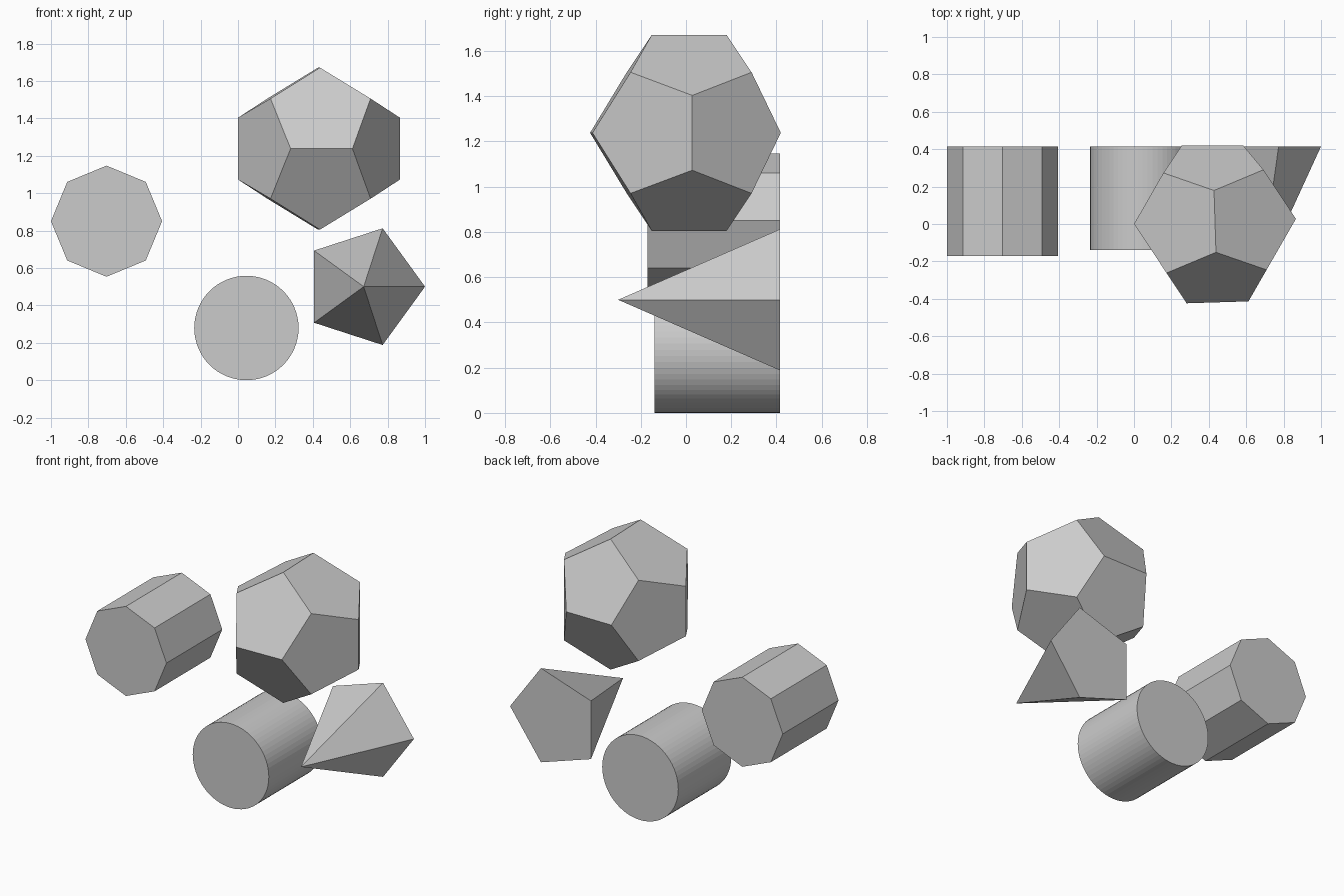
import bpy, bmesh
from math import sin, cos, tau, radians
from mathutils import Vector, Matrix

if "Cube" in bpy.data.objects:
    bpy.data.objects.remove(bpy.data.objects["Cube"])

BACK = 0.415  # shared back plane of the three flat-backed solids


def finish(name, bm):
    bmesh.ops.recalc_face_normals(bm, faces=bm.faces)
    mesh = bpy.data.meshes.new(name)
    bm.to_mesh(mesh)
    bm.free()
    obj = bpy.data.objects.new(name, mesh)
    bpy.context.collection.objects.link(obj)
    return obj


def solid(name, sides, radius, x, z, front, pointed=False):
    """Regular prism or pyramid lying along y, first corner toward +x."""
    bm = bmesh.new()

    def ring(y):
        return [bm.verts.new((x + radius * cos(tau * i / sides), y,
                              z + radius * sin(tau * i / sides))) for i in range(sides)]
    back = ring(BACK)
    bm.faces.new(back)
    if pointed:
        tip = bm.verts.new((x, front, z))
        for i in range(sides):
            bm.faces.new((back[i - 1], back[i], tip))
    else:
        face = ring(front)
        bm.faces.new(face)
        for i in range(sides):
            bm.faces.new((back[i - 1], back[i], face[i], face[i - 1]))
    return finish(name, bm)


def dodecahedron(name, centre, extent, turn, y_max):
    phi = (1 + 5 ** 0.5) / 2
    a = extent / phi
    b = a / phi
    bm = bmesh.new()
    signs = (-1, 1)
    for s in signs:
        for t in signs:
            bm.verts.new((s * b, t * extent, 0))
            bm.verts.new((0, s * b, t * extent))
            bm.verts.new((s * extent, 0, t * b))
            for u in signs:
                bm.verts.new((s * a, t * a, u * a))
    bmesh.ops.convex_hull(bm, input=bm.verts)
    # merge the hull triangles into pentagons
    bmesh.ops.dissolve_limit(bm, angle_limit=radians(3), verts=bm.verts, edges=bm.edges)
    bm.transform(Matrix.Translation(centre) @ Matrix.Rotation(turn, 4, 'Z'))
    # the rear edge is pressed slightly inward
    for v in bm.verts:
        v.co.y = min(v.co.y, y_max)
    return finish(name, bm)


solid("octagonal_prism", 8, 0.297, -0.703, 0.85, -0.17)
solid("round_cylinder", 64, 0.279, 0.045, 0.279, -0.14)
solid("pentagonal_pyramid", 5, 0.328, 0.672, 0.5, -0.30, pointed=True)
dodecahedron("dodecahedron", Vector((0.433, 0.014, 1.238)), 0.433, radians(1.8), 0.419)
